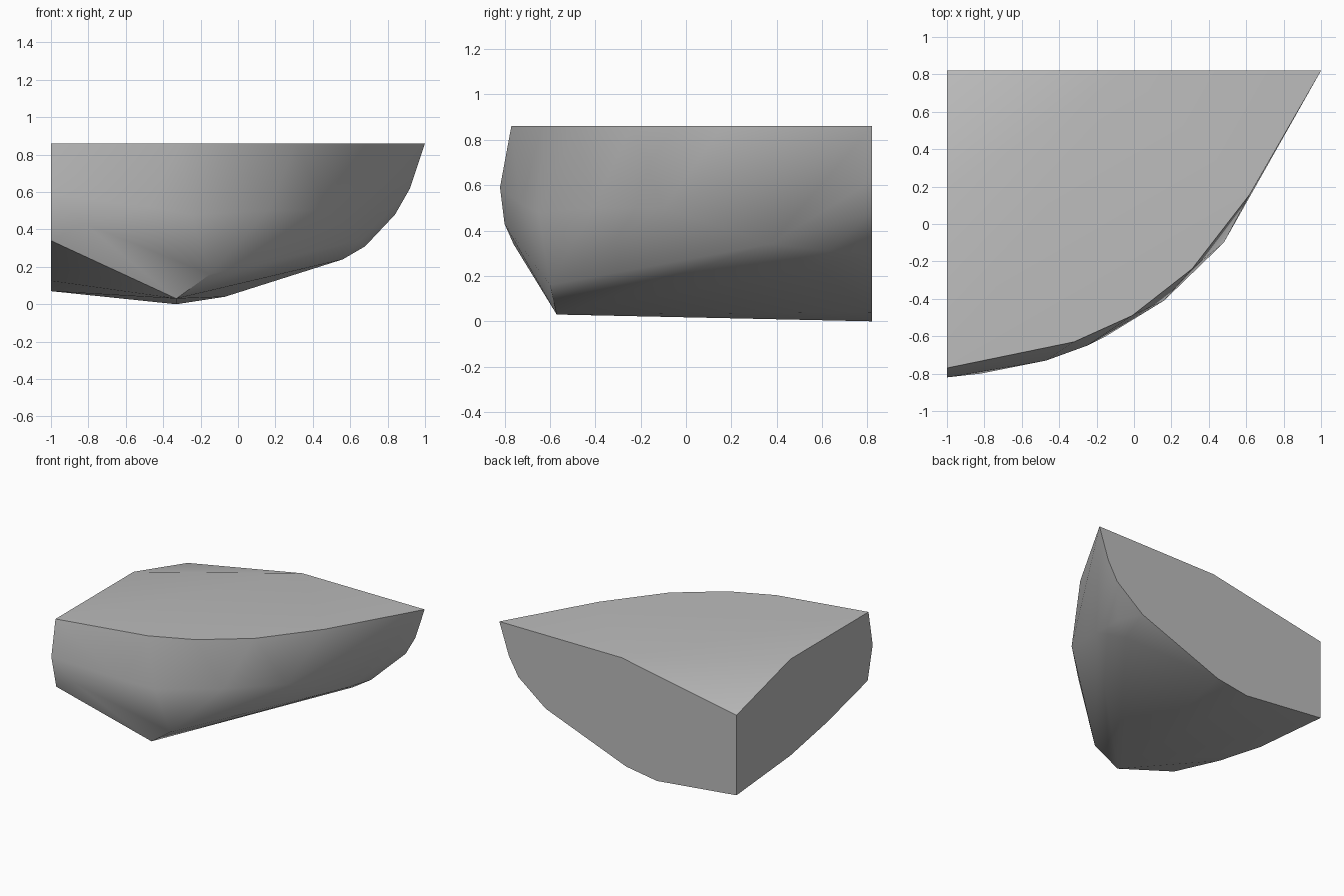
import bpy, bmesh
from math import radians

cube = bpy.data.objects.get("Cube")
if cube:
    bpy.data.objects.remove(cube, do_unlink=True)

LEFT, BACK, TOP = -1.0, 0.82, 0.86

# Flat cut on the back: outline as (x, z)
back_cut = [(1, TOP), (0.92, 0.62), (0.84, 0.48), (0.61, 0.30), (-0.07, 0.04),
            (-0.33, 0), (LEFT, 0.07), (LEFT, 0.68), (-0.03, TOP)]
# Flat cut on the side: outline as (y, z)
side_cut = [(0.17, 0.125), (-0.27, 0.21), (-0.76, 0.34), (-0.82, 0.59),
            (-0.77, TOP), (0.17, TOP)]
# Curved rim of the flat top: (x, y)
rim = [(-0.32, -0.63), (-0.01, -0.49), (0.31, -0.24), (0.62, 0.16)]
# Bulging rock face between rim and underside
bulge = [(-0.82, -0.80, 0.43), (-0.47, -0.73, 0.52), (-0.25, -0.65, 0.48),
         (0.16, -0.41, 0.50), (0.48, -0.10, 0.50), (0.65, 0.37, 0.34),
         (0.68, 0.63, 0.31), (0.56, 0.58, 0.24), (-0.15, -0.60, 0.16),
         (-0.33, -0.57, 0.03)]

points = [(x, BACK, z) for x, z in back_cut]
points += [(LEFT, y, z) for y, z in side_cut]
points += [(x, y, TOP) for x, y in rim] + bulge

# Wrap the outlines in one faceted stone
bm = bmesh.new()
for p in points:
    bm.verts.new(p)
hull = bmesh.ops.convex_hull(bm, input=bm.verts[:])
loose = {g for g in hull["geom_interior"] + hull["geom_unused"]
         if isinstance(g, bmesh.types.BMVert)}
bmesh.ops.delete(bm, geom=list(loose), context="VERTS")
bmesh.ops.dissolve_limit(bm, angle_limit=radians(0.5),
                         verts=bm.verts[:], edges=bm.edges[:])
bmesh.ops.recalc_face_normals(bm, faces=bm.faces[:])
mesh = bpy.data.meshes.new("rock_quarter")
bm.to_mesh(mesh)
bm.free()

# Stone material
grey = (0.5, 0.5, 0.5, 1)
mat = bpy.data.materials.new("stone_grey")
mat.use_nodes = True
mat.diffuse_color = grey
mat.node_tree.nodes["Principled BSDF"].inputs["Base Color"].default_value = grey
mesh.materials.append(mat)

# Soft rock face, crisp cut edges
rock = bpy.data.objects.new("rock_quarter", mesh)
bpy.context.collection.objects.link(rock)
bpy.ops.object.select_all(action="DESELECT")
rock.select_set(True)
bpy.context.view_layer.objects.active = rock
bpy.ops.object.shade_smooth_by_angle(angle=radians(50))
